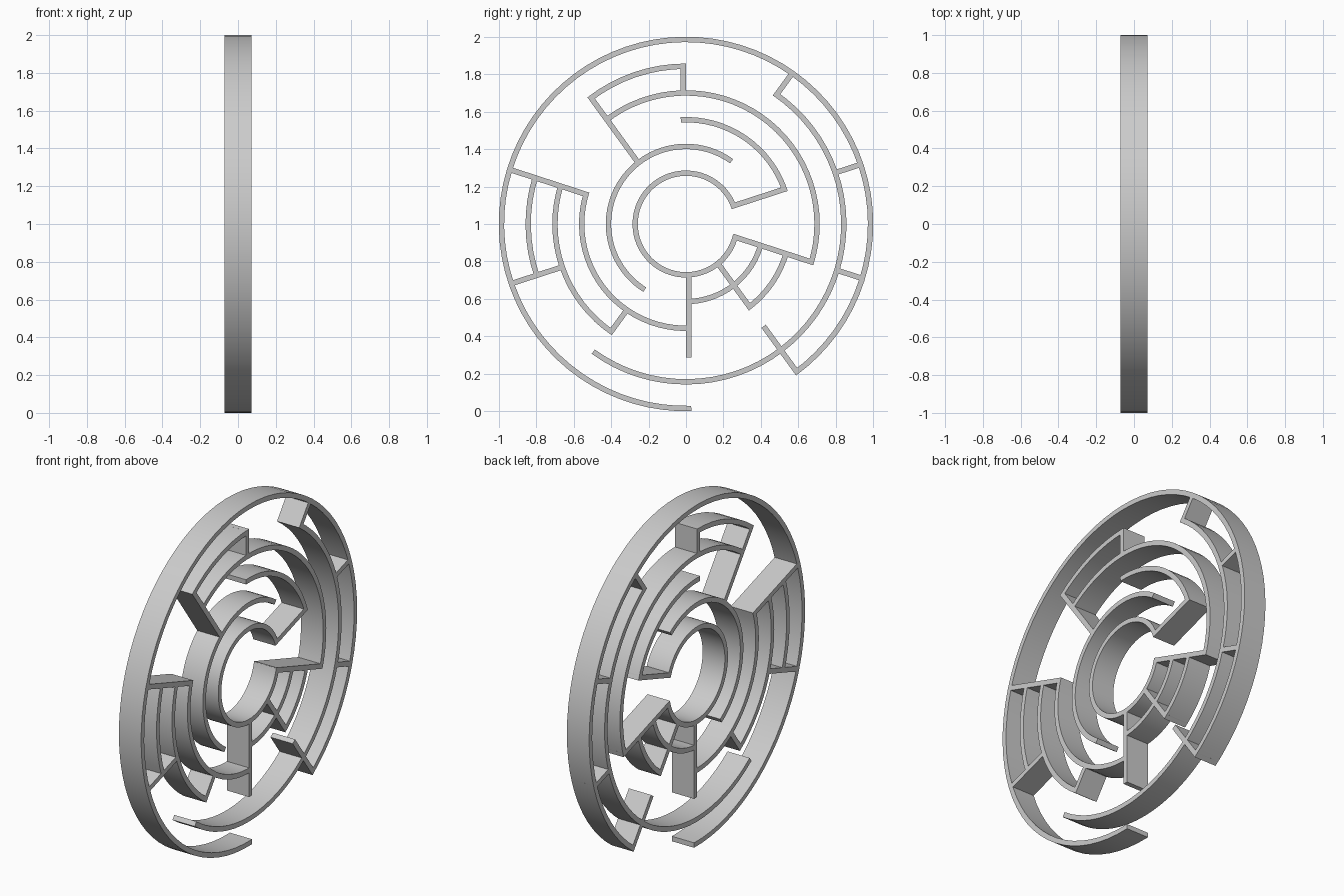
import bpy, bmesh
from math import sin, cos, radians, ceil

if "Cube" in bpy.data.objects:
    bpy.data.objects.remove(bpy.data.objects["Cube"])

T = 1 / 35          # wall thickness
D = 0.072           # half depth along x
STEP = 1 / 7        # ring spacing


def sweep(bm, pairs):
    """Extruded strip: pairs of (inner, outer) points in the y-z plane."""
    rows = []
    for (a, b) in pairs:
        rows.append([bm.verts.new((x, p[0], p[1] + 1))
                     for x, p in ((-D, a), (D, a), (D, b), (-D, b))])
    for r, s in zip(rows, rows[1:]):
        for i in range(4):
            j = (i + 1) % 4
            bm.faces.new((r[i], r[j], s[j], s[i]))
    bm.faces.new(rows[0])
    bm.faces.new(rows[-1][::-1])


def finish(bm, name):
    bmesh.ops.recalc_face_normals(bm, faces=bm.faces)
    me = bpy.data.meshes.new(name)
    bm.to_mesh(me)
    bm.free()
    ob = bpy.data.objects.new(name, me)
    bpy.context.collection.objects.link(ob)
    bpy.context.view_layer.objects.active = ob
    bpy.ops.object.select_all(action='DESELECT')
    ob.select_set(True)
    bpy.ops.object.shade_smooth_by_angle(angle=radians(30))


# Curved walls: ring number (radius = n/7) -> arcs in degrees
arcs = {
    2: [(18, 342)],
    3: [(54, 234), (270, 342)],
    4: [(18, 90), (162, 270), (306, 342)],
    5: [(-18, 126), (162, 234)],
    6: [(90, 126), (162, 198), (234, 414)],
    7: [(-54, 270)],
}
for n, spans in arcs.items():
    bm = bmesh.new()
    R = n * STEP
    for a0, a1 in spans:
        t0, t1 = radians(a0), radians(a1) + T / R
        k = ceil((a1 - a0) / 4.5)
        pairs = []
        for i in range(k + 1):
            t = t0 + (t1 - t0) * i / k
            c, s = cos(t), sin(t)
            pairs.append((((R - T) * c, (R - T) * s), (R * c, R * s)))
        sweep(bm, pairs)
    finish(bm, f"ring_wall_{n - 1}")

# Radial walls: angle, first ring, last ring
spokes = [(18, 2, 4), (18, 6, 7), (54, 6, 7), (90, 5, 6), (126, 3, 6),
          (162, 4, 7), (198, 5, 7), (234, 4, 5), (270, 2, 5),
          (306, 2, 4), (306, 5, 7), (342, 2, 5), (342, 6, 7)]
bm = bmesh.new()
for ang, n0, n1 in spokes:
    c, s = cos(radians(ang)), sin(radians(ang))
    pairs = []
    for r in (n0 * STEP - T, n1 * STEP - 0.001):
        pairs.append(((r * c, r * s), (r * c - T * s, r * s + T * c)))
    sweep(bm, pairs)
finish(bm, "radial_walls")
